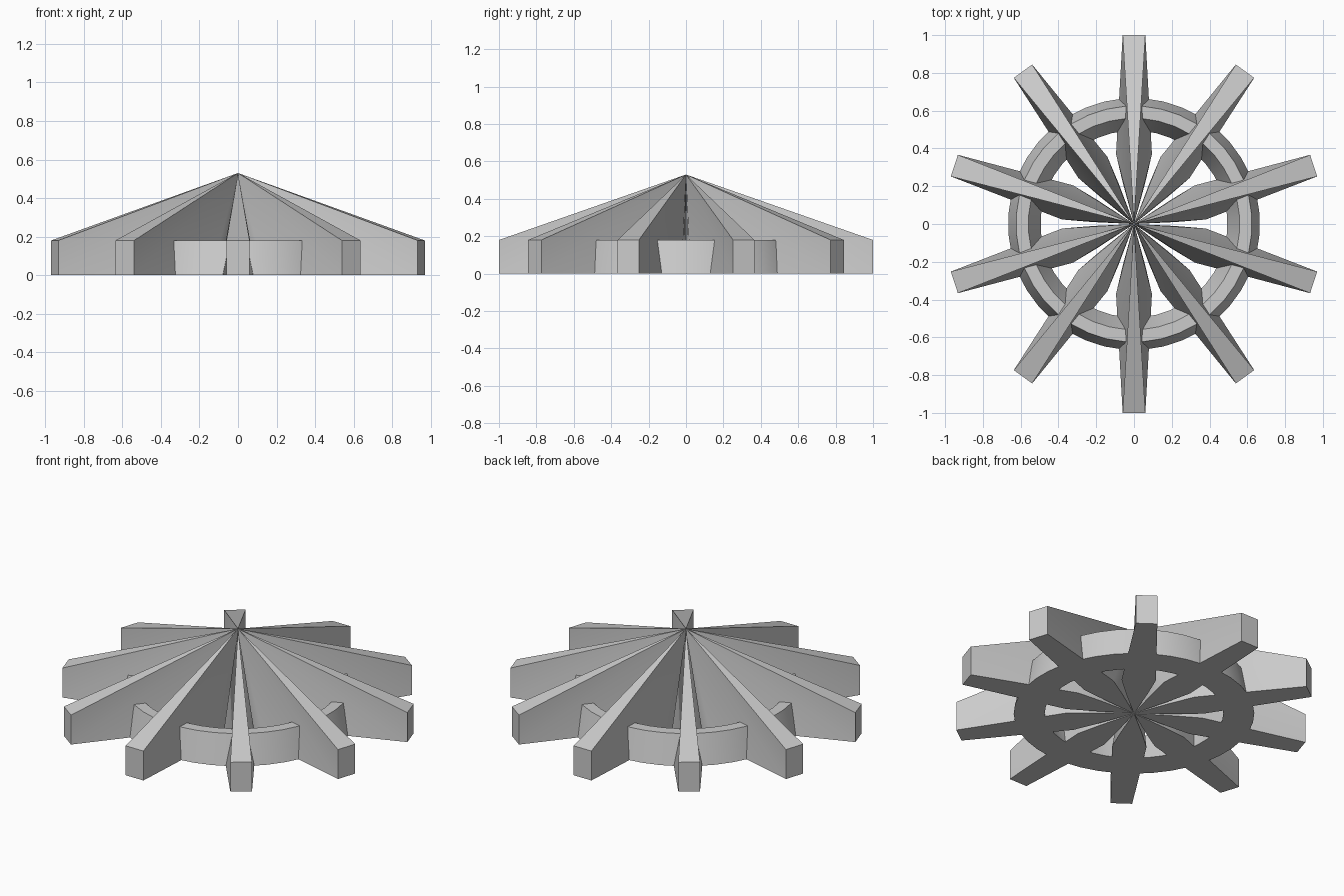
import bpy, bmesh
from math import radians, sin, cos, tau

old = bpy.data.objects.get("Cube")
if old:
    bpy.data.objects.remove(old, do_unlink=True)

grey = bpy.data.materials.new("plain grey")
grey.use_nodes = True
grey.diffuse_color = (0.6, 0.6, 0.6, 1)
grey.node_tree.nodes["Principled BSDF"].inputs["Base Color"].default_value = (0.6, 0.6, 0.6, 1)


def finish(bm, name):
    bmesh.ops.recalc_face_normals(bm, faces=bm.faces[:])
    mesh = bpy.data.meshes.new(name)
    bm.to_mesh(mesh)
    bm.free()
    mesh.materials.append(grey)
    obj = bpy.data.objects.new(name, mesh)
    bpy.context.collection.objects.link(obj)
    bpy.ops.object.select_all(action='DESELECT')
    obj.select_set(True)
    bpy.context.view_layer.objects.active = obj
    bpy.ops.object.shade_smooth_by_angle(angle=radians(25))
    return obj


HEIGHT, RIM = 0.53, 0.18


def spoke(index):
    """Rib rising from a square outer end to the shared peak."""
    bm = bmesh.new()
    peak = bm.verts.new((0, 0, HEIGHT))
    foot = bm.verts.new((0, 0, 0))
    sides = []
    for s in (1, -1):
        top, low, wide, neck = [bm.verts.new(p) for p in (
            (1, s * 0.06, RIM), (1, s * 0.06, 0),
            (0.37, s * 0.095, 0), (0.22, s * 0.06, 0))]
        for face in ((low, top, peak), (low, peak, wide),
                     (wide, peak, neck), (neck, peak, foot)):
            bm.faces.new(face)
        sides.append((top, low, wide, neck))
    (t1, l1, w1, n1), (t2, l2, w2, n2) = sides
    bm.faces.new((t1, t2, peak))
    bm.faces.new((t1, l1, l2, t2))
    bm.faces.new((l1, w1, w2, l2))
    bm.faces.new((w1, n1, n2, w2))
    bm.faces.new((n1, foot, n2))
    obj = finish(bm, f"spoke_{index + 1}")
    obj.rotation_euler.z = radians(90 + 36 * index)


for i in range(10):
    spoke(i)

# Ring tying the spokes together, with sloping walls
bm = bmesh.new()
profile = [(0.667, 0), (0.625, RIM), (0.56, RIM), (0.495, 0)]
count = 40
loops = []
for i in range(count):
    a = tau * (i + 0.5) / count
    loops.append([bm.verts.new((r * cos(a), r * sin(a), z)) for r, z in profile])
for i in range(count):
    a, b = loops[i], loops[(i + 1) % count]
    for j in range(4):
        k = (j + 1) % 4
        bm.faces.new((a[j], b[j], b[k], a[k]))
finish(bm, "ring")
